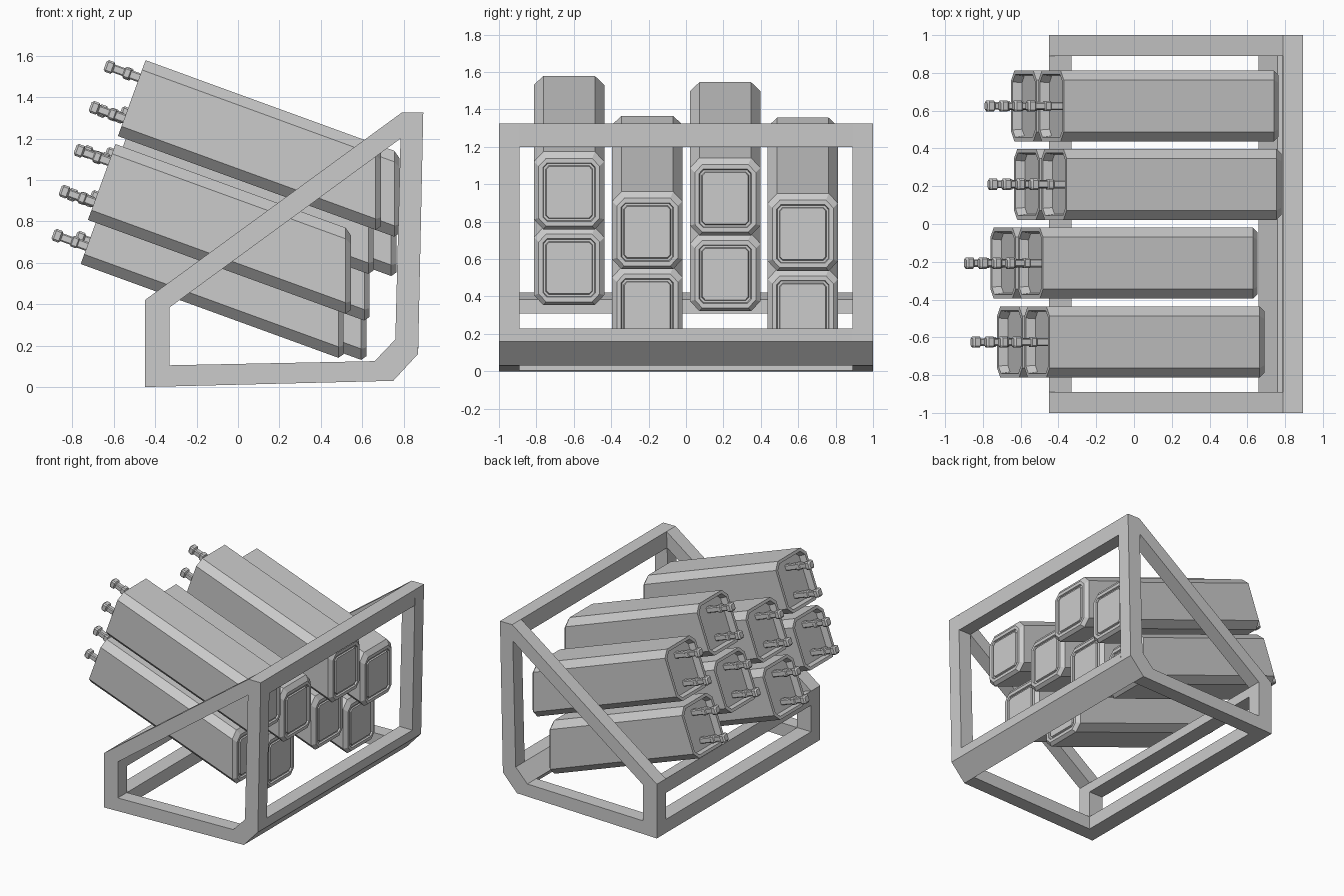
import bpy, bmesh, math
from mathutils import Vector

if "Cube" in bpy.data.objects:
    bpy.data.objects.remove(bpy.data.objects["Cube"])

grey = bpy.data.materials.new("light grey")
grey.diffuse_color = (0.6, 0.6, 0.6, 1)
grey.use_nodes = True
grey.node_tree.nodes["Principled BSDF"].inputs["Base Color"].default_value = grey.diffuse_color

TILT = math.radians(20)
C, S = math.cos(TILT), math.sin(TILT)
AXIS = Vector((C, 0, -S))      # tube direction, tail to nose
UP = Vector((S, 0, C))         # across the tube, upwards
SIDE = Vector((0, 1, 0))


def finish(bm, name):
    bmesh.ops.remove_doubles(bm, verts=bm.verts, dist=1e-5)
    bmesh.ops.recalc_face_normals(bm, faces=bm.faces)
    me = bpy.data.meshes.new(name)
    bm.to_mesh(me)
    bm.free()
    me.materials.append(grey)
    ob = bpy.data.objects.new(name, me)
    bpy.context.collection.objects.link(ob)
    return ob


def loft(bm, rings):
    """Skin consecutive rings and cap both ends."""
    vs = [[bm.verts.new(p) for p in r] for r in rings]
    for a, b in zip(vs, vs[1:]):
        n = len(a)
        for i in range(n):
            bm.faces.new((a[i], a[(i + 1) % n], b[(i + 1) % n], b[i]))
    bm.faces.new(vs[0])
    bm.faces.new(vs[-1])


def octagon(w, h, c):
    """Rectangle with cut corners, half sizes w and h."""
    return [(w, -h + c), (w, h - c), (w - c, h), (-w + c, h),
            (-w, h - c), (-w, -h + c), (-w + c, -h), (w - c, -h)]


# Side frames: outer and inner outlines in x, z
OUTER = [(-.45, 0), (.75, .03), (.87, .16), (.895, 1.325), (.79, 1.325), (-.45, .42)]
INNER = [(-.33, .105), (.66, .125), (.76, .23), (.785, 1.2), (.785, 1.2), (-.33, .385)]


def side_frame(name, y0, y1):
    bm = bmesh.new()
    loops = [[bm.verts.new((x, y, z)) for x, z in pts]
             for pts, y in ((OUTER, y0), (OUTER, y1), (INNER, y1), (INNER, y0))]
    for k in range(4):
        a, b = loops[k], loops[(k + 1) % 4]
        for i in range(6):
            j = (i + 1) % 6
            bm.faces.new((a[i], a[j], b[j], b[i]))
    bmesh.ops.remove_doubles(bm, verts=bm.verts, dist=1e-5)
    bmesh.ops.dissolve_degenerate(bm, edges=bm.edges, dist=1e-5)
    finish(bm, name)


side_frame("side_frame_front", -1, -.89)
side_frame("side_frame_back", .89, 1)


# Cross bars joining the side frames
def bar(name, profile):
    bm = bmesh.new()
    loft(bm, [[(x, y, z) for x, z in profile] for y in (-.89, .89)])
    finish(bm, name)


bar("top_bar", [(.785, 1.2), (.89, 1.2), (.895, 1.325), (.79, 1.325)])
bar("lower_nose_bar", [(.66, .125), (.75, .03), (.87, .16), (.872, .23), (.76, .23)])
bar("lower_tail_bar", [(-.45, 0), (-.33, .003), (-.33, .105), (-.45, .105)])
bar("upper_tail_bar", [(-.45, .31), (-.33, .31), (-.33, .385), (-.45, .42)])

# Tubes: octagonal, square-cut recessed tail, upright stepped nose
W, H, CUT, RUN = .188, .195, .05, 1.27


def tube(name, x, y, z):
    """x, z: lower corner of the nose; y: tube centre."""
    tail = Vector((x - RUN, y, z + RUN * S / C)) + UP * H
    nose_mid = z + H / C

    def tail_ring(t, inset):
        return [tail + AXIS * t + SIDE * a + UP * b
                for a, b in octagon(W - inset, H - inset, CUT - inset * .5)]

    def nose_ring(back, inset, cut):
        return [Vector((x - back, y + a, nose_mid + back * S / C * (inset == 0) + b / C))
                for a, b in octagon(W - inset, H - inset, cut)]

    bm = bmesh.new()
    loft(bm, [tail_ring(.05, .03), tail_ring(0, .022), tail_ring(0, 0),
              nose_ring(.025, 0, CUT), nose_ring(0, .025, .04),
              nose_ring(0, .048, .022), nose_ring(.012, .052, .02),
              nose_ring(.012, .062, .017), nose_ring(.002, .066, .015)])
    finish(bm, name)

    # Two pins with knobbed ends sticking out of the tail
    for i, v in enumerate((-.105, .105)):
        bm = bmesh.new()
        steps = [(.05, .022), (-.045, .022), (-.05, .027), (-.075, .027), (-.08, .02),
                 (-.13, .02), (-.138, .03), (-.165, .03), (-.175, .02)]
        loft(bm, [[tail + AXIS * t + SIDE * a + UP * (v + b)
                   for a, b in octagon(r, r, r * .3)] for t, r in steps])
        finish(bm, f"{name}_pin_{i + 1}")


# Four columns of two stacked tubes: nose x, centre y, nose z
COLUMNS = [(.545, -.625, .345), (.51, -.207, .132), (.635, .21, .312), (.62, .625, .122)]
for n, (x, y, z) in enumerate(COLUMNS, 1):
    tube(f"lower_tube_{n}", x, y, z)
    tube(f"upper_tube_{n}", x + .145, y, z + .405)
